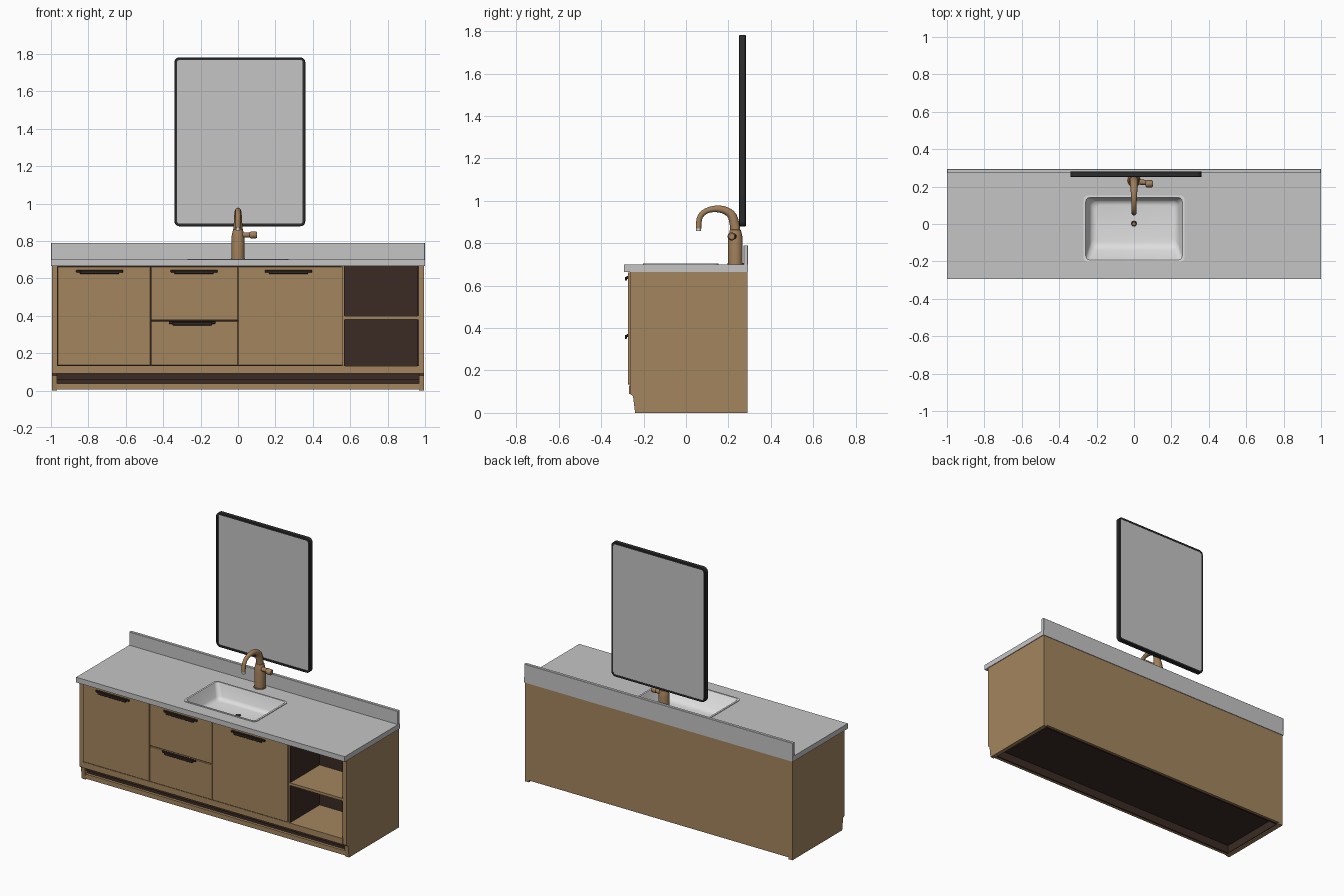
import bpy, bmesh, math
from mathutils import Vector

if "Cube" in bpy.data.objects:
    bpy.data.objects.remove(bpy.data.objects["Cube"])


def material(name, r, g, b):
    m = bpy.data.materials.new(name)
    m.diffuse_color = (r, g, b, 1)
    m.use_nodes = True
    m.node_tree.nodes["Principled BSDF"].inputs["Base Color"].default_value = m.diffuse_color
    return m


WOOD = material("oak wood", 0.37, 0.235, 0.113)
STONE = material("grey stone", 0.56, 0.56, 0.56)
CERAMIC = material("white ceramic", 0.74, 0.74, 0.74)
GLASS = material("mirror glass", 0.56, 0.56, 0.56)
BLACK = material("black frame", 0.026, 0.026, 0.026)
DARK = material("dark interior", 0.043, 0.024, 0.018)
PULL = material("dark bronze", 0.03, 0.02, 0.014)
BRASS = material("brushed brass", 0.36, 0.215, 0.105)


def finish(name, bm, mat, smooth=False):
    bmesh.ops.recalc_face_normals(bm, faces=bm.faces)
    me = bpy.data.meshes.new(name)
    bm.to_mesh(me)
    bm.free()
    me.materials.append(mat)
    ob = bpy.data.objects.new(name, me)
    bpy.context.collection.objects.link(ob)
    if smooth:
        bpy.ops.object.select_all(action='DESELECT')
        ob.select_set(True)
        bpy.context.view_layer.objects.active = ob
        bpy.ops.object.shade_smooth_by_angle(angle=math.radians(40))
    return ob


def box(name, x, y, z, mat, bevel=0):
    bm = bmesh.new()
    bmesh.ops.create_cube(bm, size=1)
    for v in bm.verts:
        v.co = [(a + b) / 2 + c * (b - a) for (a, b), c in zip((x, y, z), v.co)]
    if bevel:
        bmesh.ops.bevel(bm, geom=bm.edges[:], offset=bevel, segments=1, affect='EDGES')
    return finish(name, bm, mat)


def rounded_rect(cx, cy, hw, hh, r, n=5):
    pts = []
    for i, (sx, sy) in enumerate(((1, 1), (-1, 1), (-1, -1), (1, -1))):
        for k in range(n + 1):
            a = math.pi / 2 * (i + k / n)
            pts.append((cx + sx * (hw - r) + r * math.cos(a),
                        cy + sy * (hh - r) + r * math.sin(a)))
    return pts


def loft(name, rings, mat, closed=False, cap=(False, False), smooth=True):
    """Skin a list of point rings that all have the same point count."""
    bm = bmesh.new()
    vs = [[bm.verts.new(p) for p in ring] for ring in rings]
    for a, b in zip(vs, vs[1:] + ([vs[0]] if closed else [])):
        for i in range(len(a)):
            j = (i + 1) % len(a)
            bm.faces.new((a[i], a[j], b[j], b[i]))
    if cap[0]:
        bm.faces.new(vs[0])
    if cap[1]:
        bm.faces.new(vs[-1])
    return finish(name, bm, mat, smooth)


def tube(name, path, radii, mat, n=20):
    """Round tube along a path, with its own radius at each point."""
    path = [Vector(p) for p in path]
    rings = []
    for i, p in enumerate(path):
        t = (path[min(i + 1, len(path) - 1)] - path[max(i - 1, 0)]).normalized()
        u = t.cross(Vector((0, 1, 0)) if abs(t.x) > 0.7 else Vector((1, 0, 0))).normalized()
        w = t.cross(u)
        rings.append([p + radii[i] * (math.cos(a) * u + math.sin(a) * w)
                      for a in (2 * math.pi * k / n for k in range(n))])
    return loft(name, rings, mat, cap=(True, True))


# Cabinet sides with a toe notch
profile = [(-0.24, 0), (0.29, 0), (0.29, 0.665), (-0.265, 0.665),
           (-0.265, 0.09), (-0.25, 0.08)]
for name, a, b in (("left_side", -0.995, -0.967), ("right_side", 0.967, 0.995)):
    loft(name, [[(x, y, z) for y, z in profile] for x in (a, b)], WOOD,
         cap=(True, True), smooth=False)

# Cabinet body
IN = (-0.967, 0.967)
box("back_panel", IN, (0.272, 0.289), (0.012, 0.665), WOOD)
box("bottom_rail", IN, (-0.268, -0.24), (0.09, 0.13), WOOD)
box("cabinet_floor", IN, (-0.24, 0.272), (0.11, 0.129), WOOD)
box("underside", IN, (-0.235, 0.272), (0.06, 0.11), DARK)
box("toe_board", IN, (-0.24, -0.222), (0.006, 0.037), WOOD)
box("toe_recess", IN, (-0.222, -0.212), (0.006, 0.09), DARK)
box("underside_back_lining", IN, (0.266, 0.272), (0.006, 0.06), DARK)
for s in (-1, 1):
    box("underside_side_lining", tuple(sorted((s * 0.967, s * 0.961))),
        (-0.212, 0.266), (0.006, 0.06), DARK)
box("front_backing", (-0.967, 0.565), (-0.262, -0.25), (0.13, 0.665), DARK)

# Doors and drawer fronts with narrow gaps
fronts = {"left_door": (-0.964, -0.469, 0.134, 0.663),
          "upper_drawer": (-0.464, -0.001, 0.376, 0.663),
          "lower_drawer": (-0.464, -0.001, 0.134, 0.371),
          "right_door": (0.0, 0.562, 0.134, 0.663)}
for name, (a, b, c, d) in fronts.items():
    box(name, (a, b), (-0.274, -0.258), (c, d), WOOD, 0.0015)

# Edge pulls: a long plate with a shorter gripping lip
for x, z in ((-0.74, 0.637), (-0.235, 0.637), (0.27, 0.637), (-0.245, 0.363)):
    box("pull_plate", (x - 0.125, x + 0.125), (-0.281, -0.27), (z - 0.006, z + 0.008), PULL, 0.002)
    box("pull_lip", (x - 0.105, x + 0.105), (-0.288, -0.278), (z - 0.014, z + 0.004), PULL, 0.002)

# Open shelf bay
box("bay_divider", (0.55, 0.568), (-0.265, 0.27), (0.13, 0.665), WOOD)
box("bay_left_lining", (0.568, 0.573), (-0.262, 0.05), (0.13, 0.665), DARK)
box("bay_right_lining", (0.961, 0.967), (-0.262, 0.05), (0.13, 0.665), DARK)
box("bay_back", (0.568, 0.967), (0.05, 0.06), (0.13, 0.665), DARK)
box("bay_shelf", (0.568, 0.967), (-0.265, 0.05), (0.381, 0.399), WOOD)

# Countertop with a basin opening
bm = bmesh.new()
edges = []
for loop in ([(-1, -0.293), (1, -0.293), (1, 0.293), (-1, 0.293)],
             rounded_rect(0, -0.025, 0.268, 0.176, 0.025)):
    vs = [bm.verts.new((x, y, 0.7)) for x, y in loop]
    edges += [bm.edges.new((vs[i], vs[(i + 1) % len(vs)])) for i in range(len(vs))]
bmesh.ops.triangle_fill(bm, use_beauty=True, edges=edges)
ext = bmesh.ops.extrude_face_region(bm, geom=bm.faces[:])
for v in ext["geom"]:
    if isinstance(v, bmesh.types.BMVert):
        v.co.z = 0.665
finish("countertop", bm, STONE)
box("backsplash", (-1, 1), (0.272, 0.293), (0.665, 0.79), STONE, 0.002)

# Basin: rim, sloping walls and floor
basin = [(-0.025, 0.270, 0.178, 0.025, 0.700), (-0.025, 0.270, 0.178, 0.025, 0.704),
         (-0.025, 0.258, 0.167, 0.022, 0.704), (-0.024, 0.254, 0.163, 0.024, 0.696),
         (-0.004, 0.238, 0.135, 0.030, 0.620), (0.000, 0.225, 0.120, 0.030, 0.603),
         (0.002, 0.205, 0.100, 0.030, 0.598)]
loft("basin", [[(x, y, z) for x, y in rounded_rect(0, cy, w, h, r)]
               for cy, w, h, r, z in basin], CERAMIC, cap=(False, True))
tube("drain", [(0, 0.002, 0.597), (0, 0.002, 0.601)], [0.016, 0.016], PULL)
tube("drain_plug", [(0, 0.002, 0.6), (0, 0.002, 0.604)], [0.009, 0.008], BRASS)

# Tap body, swept spout and side lever
FY = 0.233
tube("tap_body", [(0, FY, z) for z in (0.699, 0.706, 0.707, 0.825, 0.84, 0.862, 0.868)],
     [0.038, 0.038, 0.034, 0.034, 0.031, 0.026, 0.018], BRASS, 28)
spout = [(0, FY, 0.85), (0, FY - 0.002, 0.88)]
spout += [(0, 0.143 + 0.082 * math.cos(a), 0.895 + 0.067 * math.sin(a) ** 0.8)
          for a in (math.pi * k / 16 for k in range(1, 16))]
spout += [(0, 0.060, 0.893), (0, 0.059, 0.87)]
n = len(spout)
tube("tap_spout", spout, [0.024 - 0.011 * min(1, 1.6 * i / n) for i in range(n)], BRASS)
tube("tap_outlet", [(0, 0.059, 0.871), (0, 0.059, 0.857)], [0.012, 0.011], CERAMIC)
tube("lever_hub", [(0.02, 0.225, 0.832), (0.06, 0.222, 0.832), (0.065, 0.222, 0.832)],
     [0.014, 0.014, 0.012], BRASS)
tube("lever_knob", [(0.062, 0.215, 0.832), (0.068, 0.215, 0.832),
                    (0.096, 0.215, 0.832), (0.102, 0.215, 0.832)],
     [0.014, 0.019, 0.019, 0.014], BRASS)

# Mirror: rounded frame around a glass pane
def mirror_ring(inset, y):
    return [(x, y, z) for x, z in
            rounded_rect(0.01, 1.33, 0.35 - inset, 0.452 - inset, 0.028 - inset)]


loft("mirror_frame", [mirror_ring(0, 0.279), mirror_ring(0, 0.253), mirror_ring(0.003, 0.25),
                      mirror_ring(0.014, 0.25), mirror_ring(0.014, 0.282),
                      mirror_ring(0.003, 0.282)], BLACK, closed=True)
loft("mirror_glass", [mirror_ring(0.013, 0.256), mirror_ring(0.013, 0.28)], GLASS,
     cap=(True, True), smooth=False)
